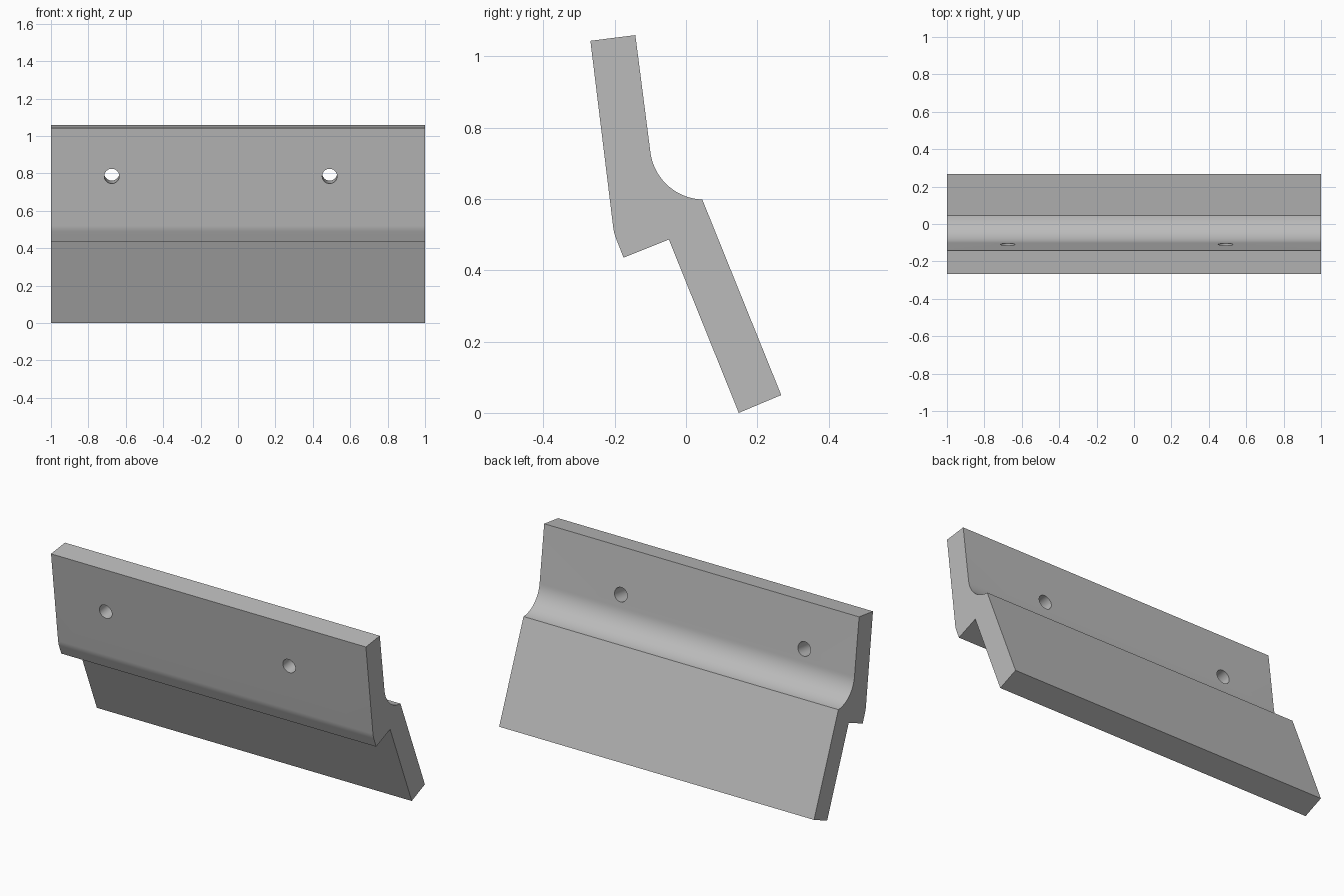
import bpy
import bmesh
from math import radians, cos, sin, atan2
from mathutils import Vector

cube = bpy.data.objects.get("Cube")
if cube:
    bpy.data.objects.remove(cube, do_unlink=True)

HALF_LENGTH = 1.0

grey = bpy.data.materials.new("plain_grey")
grey.use_nodes = True
colour = (0.5, 0.5, 0.5, 1)
grey.diffuse_color = colour
grey.node_tree.nodes["Principled BSDF"].inputs["Base Color"].default_value = colour


def arc(cy, cz, radius, start, end, steps):
    """Points of a circular arc in the side plane, angles in degrees."""
    angles = [radians(start + (end - start) * i / steps) for i in range(steps + 1)]
    return [(cy + radius * cos(a), cz + radius * sin(a)) for a in angles]


# Side profile: upper flange, rear cove, sloping lower blade, front lip
profile = [(-0.268, 1.043), (-0.142, 1.059)]
profile += arc(0.051, 0.75, 0.152, 187, 268, 20)
profile += [(0.267, 0.05), (0.148, 0), (-0.048, 0.486), (-0.175, 0.435)]
profile += arc(-0.075, 0.536, 0.13, 202, 187, 6)

bm = bmesh.new()
end_face = bm.faces.new([bm.verts.new((-HALF_LENGTH, y, z)) for y, z in profile])
swept = bmesh.ops.extrude_face_region(bm, geom=[end_face])
bmesh.ops.translate(bm, vec=(2 * HALF_LENGTH, 0, 0),
                    verts=[v for v in swept["geom"] if isinstance(v, bmesh.types.BMVert)])
bmesh.ops.recalc_face_normals(bm, faces=bm.faces)
mesh = bpy.data.meshes.new("angled_bracket")
bm.to_mesh(mesh)
bm.free()
bracket = bpy.data.objects.new("angled_bracket", mesh)
bpy.context.collection.objects.link(bracket)
mesh.materials.append(grey)

# Two screw holes, square to the tilted upper flange
axis = Vector((0, 0.992, 0.124))
cutters = []
for x in (-0.675, 0.49):
    bpy.ops.mesh.primitive_cylinder_add(vertices=32, radius=0.04, depth=0.4,
                                        location=(x, -0.173, 0.793))
    cutter = bpy.context.object
    cutter.name = "screw_hole_cutter"
    cutter.rotation_euler = axis.to_track_quat("Z", "X").to_euler()
    cutter.data.materials.append(grey)
    cutters.append(cutter)
    cut = bracket.modifiers.new("screw_hole", "BOOLEAN")
    cut.operation = "DIFFERENCE"
    cut.solver = "EXACT"
    cut.object = cutter

# Bake the holes in, then drop the cutters
bpy.ops.object.select_all(action="DESELECT")
bracket.select_set(True)
bpy.context.view_layer.objects.active = bracket
for name in [m.name for m in bracket.modifiers]:
    bpy.ops.object.modifier_apply(modifier=name)
for cutter in cutters:
    bpy.data.objects.remove(cutter, do_unlink=True)

bpy.ops.object.shade_smooth_by_angle(angle=radians(30))
